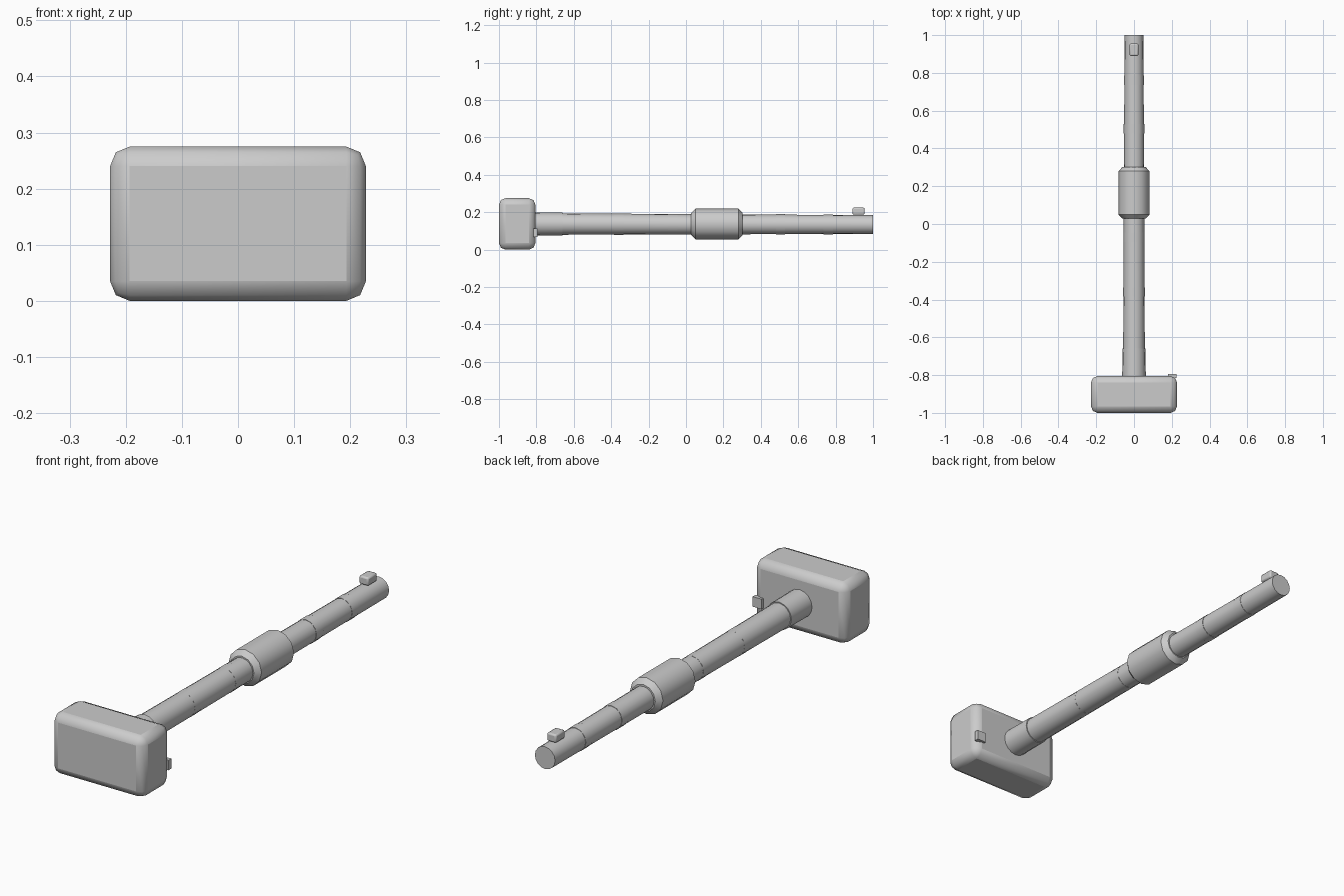
import bpy, math

if "Cube" in bpy.data.objects:
    bpy.data.objects.remove(bpy.data.objects["Cube"])

ZC = 0.137


def smooth(obj, angle=35):
    bpy.ops.object.select_all(action='DESELECT')
    obj.select_set(True)
    bpy.context.view_layer.objects.active = obj
    bpy.ops.object.shade_smooth_by_angle(angle=math.radians(angle))


def box(name, lo, hi, bevel=0.0, segments=2):
    bpy.ops.mesh.primitive_cube_add(size=1, location=[(a + b) / 2 for a, b in zip(lo, hi)])
    obj = bpy.context.object
    obj.name = name
    obj.scale = [b - a for a, b in zip(lo, hi)]
    bpy.ops.object.transform_apply(location=False, rotation=False, scale=True)
    if bevel:
        mod = obj.modifiers.new("rounding", 'BEVEL')
        mod.width = bevel
        mod.segments = segments
        smooth(obj, 50)
    return obj


def turned(name, profile, sides):
    """Closed solid of revolution along y; profile points are (y, radius, centre z)."""
    verts, faces = [], []
    for y, r, z in profile:
        for i in range(sides):
            a = 2 * math.pi * i / sides
            verts.append((r * math.cos(a), y, z + r * math.sin(a)))
    for k in range(len(profile) - 1):
        for i in range(sides):
            j = (i + 1) % sides
            a, b = k * sides, (k + 1) * sides
            faces.append((a + i, b + i, b + j, a + j))
    faces.append(tuple(range(sides)))
    last = (len(profile) - 1) * sides
    faces.append(tuple(last + i for i in reversed(range(sides))))
    mesh = bpy.data.meshes.new(name)
    mesh.from_pydata(verts, [], faces)
    obj = bpy.data.objects.new(name, mesh)
    bpy.context.collection.objects.link(obj)
    smooth(obj)
    return obj


# Hammer head with rounded edges
box("head", (-0.228, -1.0, 0.0), (0.228, -0.805, 0.275), 0.035, 2)

# Small plate on the back of the head
box("head_plate", (0.18, -0.815, 0.067), (0.225, -0.794, 0.112))

# Tapered shaft and the socket where it meets the head
turned("shaft", [(-0.82, 0.058, ZC), (1.0, 0.05, 0.134)], 16)
turned("socket", [(-0.83, 0.0625, ZC), (-0.66, 0.0615, ZC)], 16)

# Thick grip with chamfered ends
turned("grip", [(0.028, 0.06, ZC), (0.05, 0.082, ZC),
                (0.28, 0.082, ZC), (0.303, 0.06, ZC)], 12)

# Thin bands around the shaft
for n, (y, r) in enumerate([(-0.36, 0.057), (-0.07, 0.056), (0.505, 0.0545), (0.76, 0.053)], 1):
    z = 0.1355 - 0.0015 * y
    turned(f"band_{n}", [(y - 0.025, r, z), (y + 0.025, r, z)], 12)

# Small rounded stud over the far end
box("end_stud", (-0.023, 0.89, 0.187), (0.023, 0.955, 0.224), 0.007, 2)
